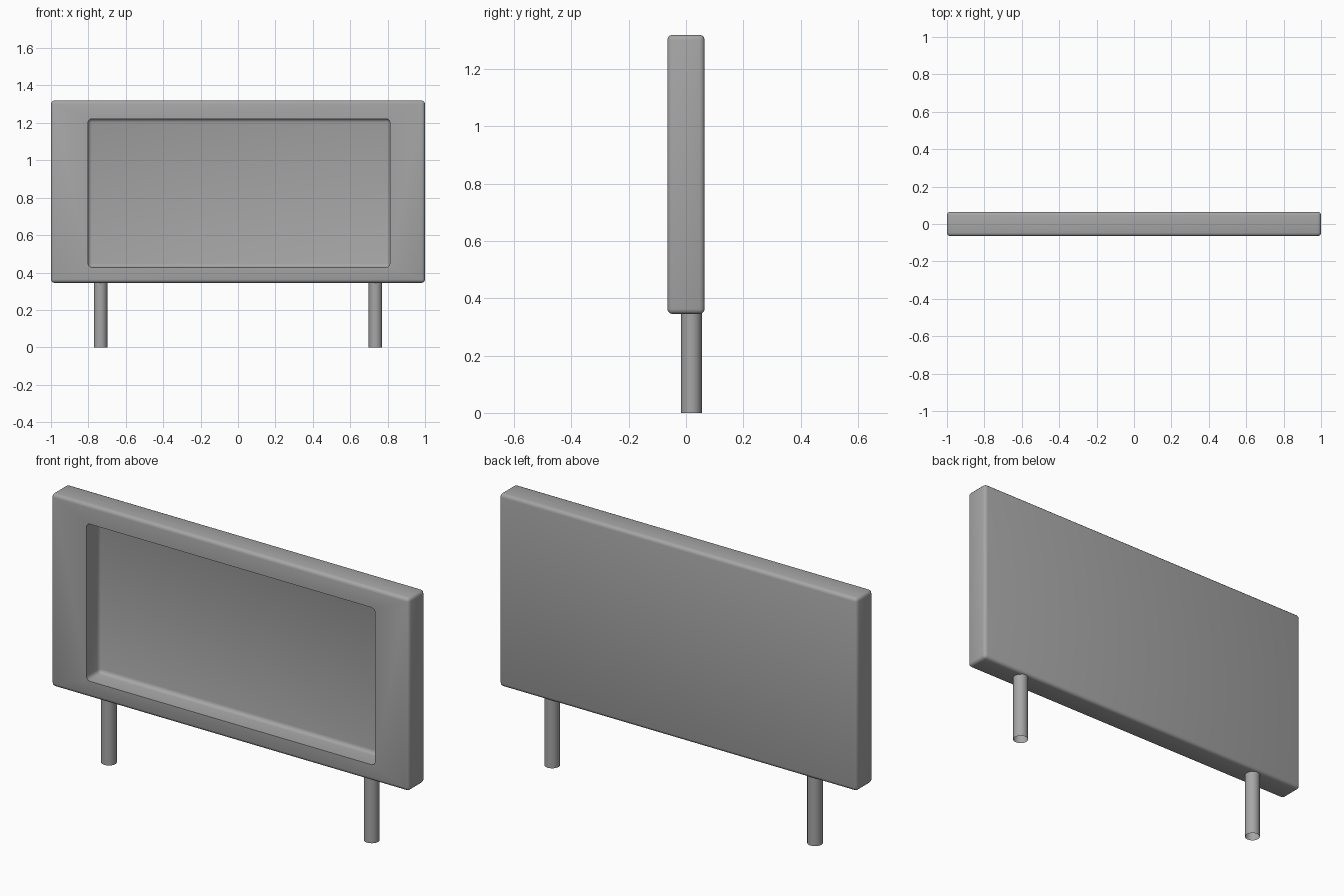
import bpy
import bmesh
from mathutils import Matrix, Vector

cube = bpy.data.objects.get("Cube")
if cube:
    bpy.data.objects.remove(cube, do_unlink=True)

grey = bpy.data.materials.new("mid grey")
grey.use_nodes = True
colour = (0.38, 0.38, 0.38, 1)
grey.diffuse_color = colour
grey.node_tree.nodes["Principled BSDF"].inputs["Base Color"].default_value = colour


def add_object(name, bm):
    bmesh.ops.recalc_face_normals(bm, faces=bm.faces)
    mesh = bpy.data.meshes.new(name)
    bm.to_mesh(mesh)
    bm.free()
    mesh.materials.append(grey)
    obj = bpy.data.objects.new(name, mesh)
    bpy.context.collection.objects.link(obj)
    return obj


def rounded_box(name, low, high, radius):
    low, high = Vector(low), Vector(high)
    bm = bmesh.new()
    bmesh.ops.create_cube(bm, size=1, matrix=Matrix.Translation((low + high) / 2)
                          @ Matrix.Diagonal((*(high - low), 1)))
    bmesh.ops.bevel(bm, geom=bm.edges[:], offset=radius, segments=3,
                    profile=0.5, affect='EDGES')
    return add_object(name, bm)


def smooth(obj):
    bpy.ops.object.select_all(action='DESELECT')
    obj.select_set(True)
    bpy.context.view_layer.objects.active = obj
    bpy.ops.object.shade_smooth_by_angle(angle=0.6)


# Board with a deep recess whose inner corners are rounded
board = rounded_box("board", (-1, -0.065, 0.345), (1, 0.065, 1.32), 0.018)
cutter = rounded_box("recess_cutter", (-0.802, -0.2, 0.428), (0.812, 0.04, 1.222), 0.02)
cut = board.modifiers.new("recess", 'BOOLEAN')
cut.operation = 'DIFFERENCE'
cut.solver = 'EXACT'
cut.object = cutter

# Apply the cut and discard the cutter
bpy.context.view_layer.objects.active = board
bpy.ops.object.modifier_apply(modifier=cut.name)
bpy.data.objects.remove(cutter, do_unlink=True)
smooth(board)

# Open tube legs
for side, name in ((1, "left_leg"), (-1, "right_leg")):
    bm = bmesh.new()
    bmesh.ops.create_cone(bm, cap_ends=False, segments=32, radius1=0.036, radius2=0.036,
                          depth=0.35, matrix=Matrix.Translation((side * 0.735, 0.019, 0.175)))
    smooth(add_object(name, bm))
